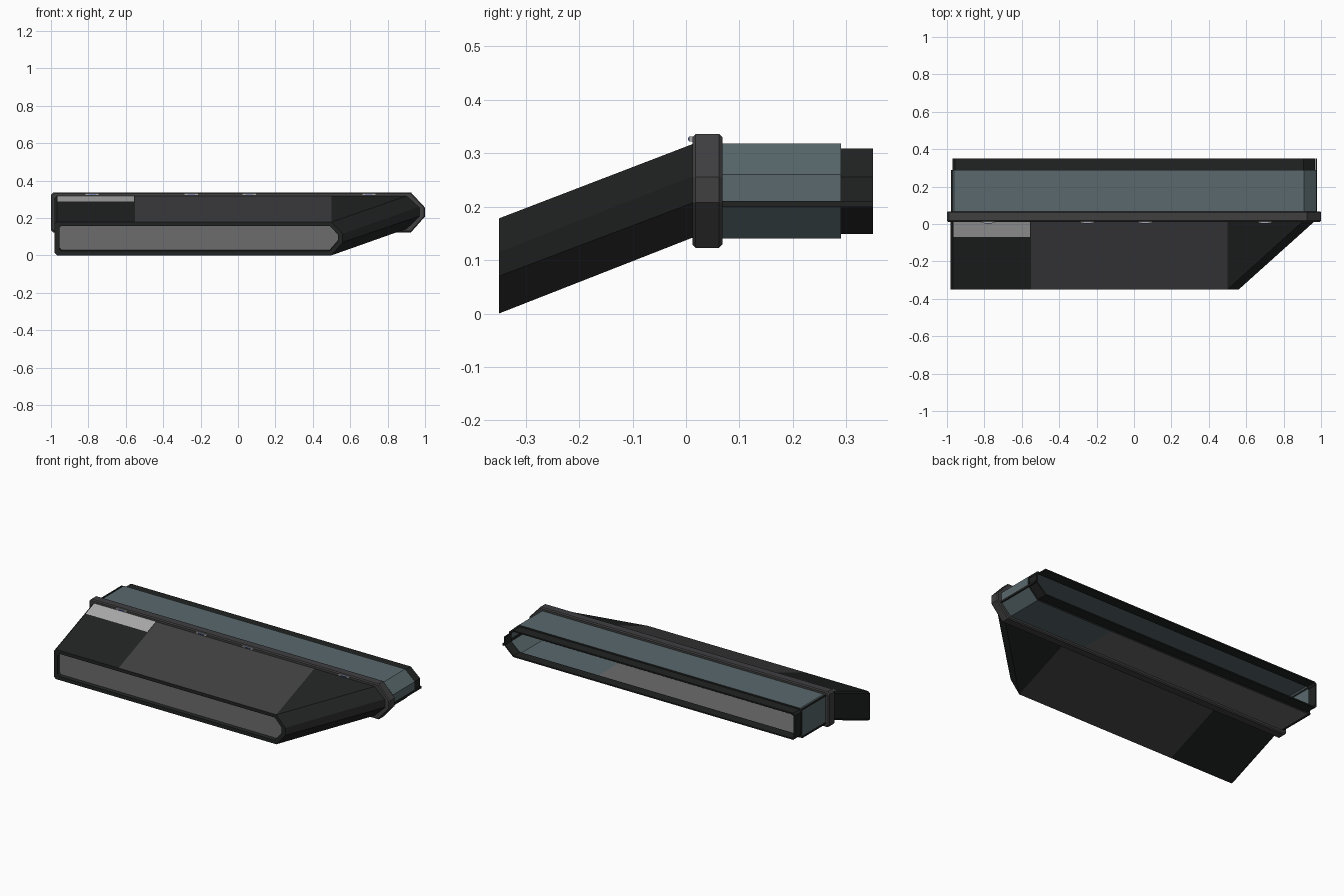
import bpy, bmesh

if "Cube" in bpy.data.objects:
    bpy.data.objects.remove(bpy.data.objects["Cube"])

def mat(name, c):
    m = bpy.data.materials.new(name)
    m.diffuse_color = (*c, 1)
    m.use_nodes = True
    m.node_tree.nodes["Principled BSDF"].inputs["Base Color"].default_value = m.diffuse_color
    return m

BLACK = mat("black", (0.015, 0.016, 0.016))
DARK = mat("dark_grey", (0.05, 0.05, 0.053))
GREY = mat("mid_grey", (0.15, 0.15, 0.15))
PALE = mat("pale_grey", (0.4, 0.4, 0.4))
GLASS = mat("slate_glass", (0.1, 0.14, 0.15))
BLUE = mat("blue", (0.05, 0.1, 0.4))

# Cross-section: square left end, chamfered right end
def section(y, left, right, tip, z0, z1, t0, t1):
    c = min(0.012, (z1 - z0) / 8)
    return [(left, y, z0 + c), (left + c, y, z0), (right, y, z0), (tip, y, t0),
            (tip, y, t1), (right, y, z1), (left + c, y, z1), (left, y, z1 - c)]

def finish(name, bm, mats):
    bmesh.ops.recalc_face_normals(bm, faces=bm.faces)
    me = bpy.data.meshes.new(name)
    bm.to_mesh(me)
    bm.free()
    for m in mats:
        me.materials.append(m)
    ob = bpy.data.objects.new(name, me)
    bpy.context.collection.objects.link(ob)
    return ob

def loft(name, rings, mats, cuts=(), pick=None, closed=False):
    bm = bmesh.new()
    rows = [[bm.verts.new(p) for p in r] for r in rings]
    pairs = list(zip(rows, rows[1:]))
    if closed:
        pairs.append((rows[-1], rows[0]))
    for a, b in pairs:
        n = len(a)
        for i in range(n):
            j = (i + 1) % n
            bm.faces.new((a[i], a[j], b[j], b[i]))
    for x in cuts:
        bmesh.ops.bisect_plane(bm, geom=bm.verts[:] + bm.edges[:] + bm.faces[:],
                               plane_co=(x, 0, 0), plane_no=(1, 0, 0))
    bmesh.ops.recalc_face_normals(bm, faces=bm.faces)
    if pick:
        for f in bm.faces:
            f.material_index = pick(f.calc_center_median(), f.normal)
    return finish(name, bm, mats)

def box(name, lo, hi, m):
    bm = bmesh.new()
    bmesh.ops.create_cube(bm, size=1)
    for v in bm.verts:
        v.co = [(a + b) / 2 + c * (b - a) for a, b, c in zip(lo, hi, v.co)]
    return finish(name, bm, [m])

# Sloping hood with a rimmed, recessed front
hood = loft("hood", [
    section(0.02, -0.98, 0.91, 0.972, 0.145, 0.32, 0.21, 0.26),
    section(-0.35, -0.98, 0.50, 0.56, 0.0, 0.178, 0.07, 0.115),
    section(-0.35, -0.955, 0.49, 0.535, 0.022, 0.158, 0.075, 0.11),
    section(-0.335, -0.955, 0.49, 0.535, 0.028, 0.164, 0.08, 0.115)],
    [BLACK, DARK], cuts=(-0.55, 0.5),
    pick=lambda c, n: int(-0.55 < c.x < 0.5 and abs(n.z) > 0.5 and c.y > -0.3))

# Front panel
bm = bmesh.new()
bm.faces.new([bm.verts.new(p) for p in
              section(-0.335, -0.955, 0.49, 0.535, 0.028, 0.164, 0.08, 0.115)])
finish("front_panel", bm, [GREY])

# Pale strip at the top left of the hood
bm = bmesh.new()
bm.faces.new([bm.verts.new((x, y, 0.32 + (y - 0.02) * 0.384 + 0.0015))
              for x, y in ((-0.965, -0.07), (-0.555, -0.07), (-0.555, 0.018), (-0.965, 0.018))])
finish("hood_strip", bm, [PALE])

# Collar, a closed ring with softened edges
def collar_ring(y, d):
    return section(y, -1.0 + d, 0.925 - d * 0.4, 1.0 - d,
                   0.123 + d, 0.336 - d, 0.208, 0.255)
collar = loft("collar", [collar_ring(y, d) for y, d in
              ((0.012, 0.03), (0.012, 0.006), (0.018, 0),
               (0.062, 0), (0.068, 0.006), (0.068, 0.03))], [DARK], closed=True)

# Glazed tube with a grey floor
loft("glass_tube", [
    section(0.04, -0.975, 0.91, 0.975, 0.14, 0.318, 0.203, 0.26),
    section(0.29, -0.975, 0.91, 0.975, 0.14, 0.318, 0.203, 0.26)],
    [GLASS, GREY], cuts=(0.4,),
    pick=lambda c, n: int(c.x < 0.4 and c.z < 0.145 and abs(n.z) > 0.9))

# Rear rim, stepped in from the tube
loft("rear_rim", [
    section(0.29, -0.975, 0.91, 0.975, 0.14, 0.318, 0.203, 0.26),
    section(0.29, -0.97, 0.905, 0.967, 0.149, 0.309, 0.205, 0.255),
    section(0.35, -0.97, 0.905, 0.967, 0.149, 0.309, 0.205, 0.255),
    section(0.35, -0.962, 0.902, 0.959, 0.157, 0.301, 0.207, 0.253),
    section(0.29, -0.962, 0.902, 0.959, 0.157, 0.301, 0.207, 0.253)], [BLACK])

# Glazing bar on the tip of the tube, and corner bars on the left end
box("tip_bar", (0.970, 0.068, 0.199), (0.978, 0.35, 0.211), BLACK)
for i, z in enumerate((0.142, 0.308)):
    box(f"left_bar_{i}", (-0.978, 0.068, z), (-0.97, 0.29, z + 0.008), BLACK)

# Small clips in front of the collar
for i, x in enumerate((-0.78, -0.25, 0.06, 0.70)):
    box(f"clip_{i}", (x - 0.035, 0.006, 0.322), (x + 0.035, 0.013, 0.331), PALE)
    box(f"clip_tab_{i}", (x - 0.02, 0.004, 0.324), (x + 0.02, 0.006, 0.329), BLUE)
